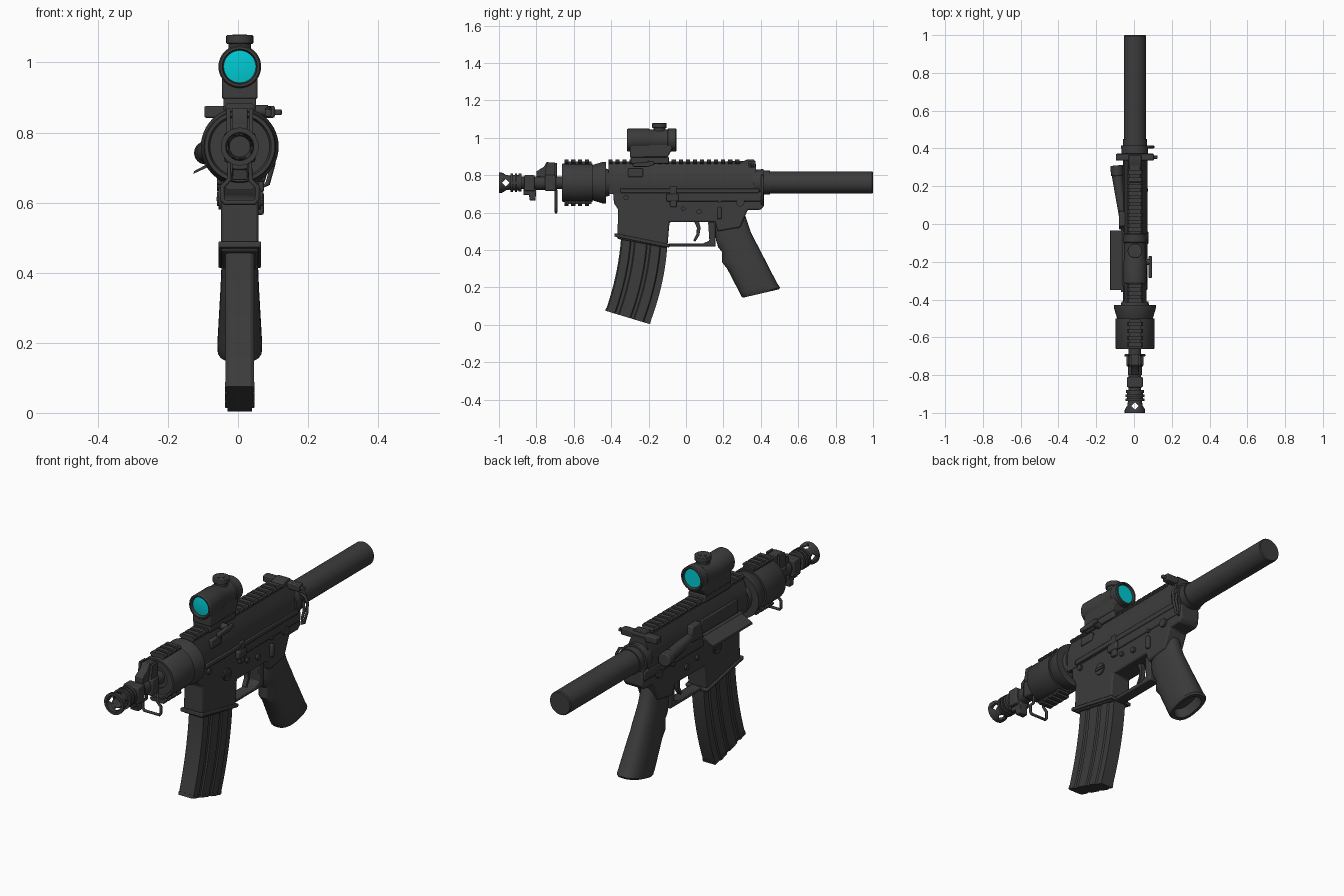
import bpy, bmesh, math
from mathutils import Vector, Matrix

CX, CZ = 0.005, 0.76          # bore axis


def material(name, col):
    m = bpy.data.materials.new(name)
    m.diffuse_color = col
    return m


DARK = material("dark_metal", (0.045, 0.045, 0.045, 1))
CYAN = material("lens_cyan", (0.0, 0.6, 0.65, 1))


def finish(bm, name, mat=DARK, bevel=0.0):
    bmesh.ops.remove_doubles(bm, verts=bm.verts, dist=1e-5)
    bmesh.ops.recalc_face_normals(bm, faces=bm.faces)
    me = bpy.data.meshes.new(name)
    bm.to_mesh(me)
    bm.free()
    me.shade_smooth()
    me.set_sharp_from_angle(angle=math.radians(32))
    me.materials.append(mat)
    ob = bpy.data.objects.new(name, me)
    bpy.context.collection.objects.link(ob)
    if bevel:
        b = ob.modifiers.new("bevel", 'BEVEL')
        b.width, b.segments, b.limit_method = bevel, 2, 'ANGLE'
    return ob


def loft(name, rings, bevel=0.0, mat=DARK):
    """Skin equal-length point rings and cap both ends."""
    bm = bmesh.new()
    vs = [[bm.verts.new(p) for p in r] for r in rings]
    n = len(vs[0])
    for a, b in zip(vs, vs[1:]):
        for i in range(n):
            bm.faces.new((a[i], a[(i + 1) % n], b[(i + 1) % n], b[i]))
    bm.faces.new(vs[0])
    bm.faces.new(vs[-1])
    return finish(bm, name, mat, bevel)


def side(name, pts, hw, cx=CX, bevel=0.0):
    """Side profile of (y, z) extruded across x."""
    return loft(name, [[(cx + s * hw, y, z) for y, z in pts] for s in (-1, 1)], bevel)


def box(name, x0, x1, y0, y1, z0, z1, bevel=0.0):
    return side(name, [(y0, z0), (y1, z0), (y1, z1), (y0, z1)], (x1 - x0) / 2, (x0 + x1) / 2, bevel)


def lathe(name, prof, cz=CZ, seg=40, mat=DARK):
    """Revolve (y, r) around an axis along y."""
    return loft(name, [[(CX + r * math.cos(t), y, cz + r * math.sin(t))
                        for t in (2 * math.pi * i / seg for i in range(seg))]
                       for y, r in ((y, max(r, 0.0005)) for y, r in prof)], mat=mat)


def rod(name, p, q, r, r2=None, seg=24, bevel=0.0):
    p, q = Vector(p), Vector(q)
    bm = bmesh.new()
    rot = (q - p).to_track_quat('Z', 'Y').to_matrix().to_4x4()
    bmesh.ops.create_cone(bm, cap_ends=True, segments=seg, radius1=r, radius2=r2 or r,
                          depth=(q - p).length, matrix=Matrix.Translation((p + q) / 2) @ rot)
    return finish(bm, name, DARK, bevel)


def wire(name, pts, r, cyclic=True):
    cu = bpy.data.curves.new(name, 'CURVE')
    cu.dimensions, cu.bevel_depth, cu.bevel_resolution = '3D', r, 2
    sp = cu.splines.new('POLY')
    sp.points.add(len(pts) - 1)
    for s, p in zip(sp.points, pts):
        s.co = (*p, 1)
    sp.use_cyclic_u = cyclic
    cu.materials.append(DARK)
    bpy.context.collection.objects.link(bpy.data.objects.new(name, cu))


def rail(name, y0, y1, zb, up):
    """Slotted rail: base strip plus a row of dovetail teeth."""
    box(name + "_base", CX - .03, CX + .03, y0, y1, *sorted((zb, zb + up * .02)))
    n = round((y1 - y0) / .038)
    p = (y1 - y0) / n
    sect = [(-.028, .006), (-.042, .016), (-.042, .022), (-.034, .031), (.034, .031), (.042, .022), (.042, .016), (.028, .006)]
    for i in range(n):
        a = y0 + i * p
        loft(f"{name}_tooth_{i}", [[(CX + x, y, zb + up * z) for x, z in sect] for y in (a, a + p * .6)])


# muzzle device with diamond ports, barrel, handguard, ring, buffer tube
muzzle = lathe("muzzle_device", [(-.925, 0), (-.925, .03), (-1, .04), (-1, .054), (-.985, .054), (-.945, .038), (-.937, .038),
                                 (-.937, .05), (-.925, .05), (-.925, .042), (-.915, .042), (-.915, .05), (-.903, .05),
                                 (-.903, .042), (-.895, .042), (-.895, .048), (-.88, .048), (-.875, 0)])
for d in ((.2, 0, 0), (0, 0, .2)):
    c = Vector((CX, -.963, CZ))
    cut = rod("port_cutter", c - Vector(d), c + Vector(d), .02, seg=4)
    cut.hide_render = True
    m = muzzle.modifiers.new("ports", 'BOOLEAN')
    m.operation, m.object, m.solver = 'DIFFERENCE', cut, 'EXACT'
    bpy.context.view_layer.objects.active = muzzle
    bpy.ops.object.modifier_apply(modifier=m.name)
    bpy.data.objects.remove(cut)
lathe("barrel", [(-.88, 0), (-.88, .033), (-.8, .033), (-.8, .038), (-.69, .038), (-.69, .033), (-.41, .033), (-.41, 0)])
lathe("handguard", [(-.64, 0), (-.64, .052), (-.65, .052), (-.65, .085), (-.662, .09), (-.662, .1), (-.657, .103),
                    (-.5, .103), (-.5, 0)], seg=48)
lathe("handguard_ring", [(-.51, 0), (-.51, .09), (-.495, .096), (-.445, .111), (-.428, .111), (-.428, .075), (-.41, .07), (-.41, 0)], seg=48)
lathe("buffer_tube", [(.36, 0), (.36, .07), (.41, .07), (.41, .064), (.45, .064), (.45, .059), (.995, .059), (1, .055), (1, 0)])
rail("handguard_top_rail", -.65, -.505, .853, 1)
rail("handguard_bottom_rail", -.65, -.505, .667, -1)

# front sight, gas block and sling loop
box("clamp", CX - .042, CX + .042, -.865, -.81, .715, .8, .006)
side("clamp_foot", [(-.87, .73), (-.80, .73), (-.805, .665), (-.835, .665), (-.84, .695), (-.87, .695)], .022, bevel=.003)
box("gas_block", CX - .045, CX + .045, -.755, -.695, .715, .8, .008)
side("front_sight", [(-.80, .79), (-.69, .79), (-.69, .865), (-.745, .87), (-.76, .845), (-.80, .82)], .022, bevel=.003)
for s in (-1, 1):
    side(f"sight_wing_{s}", [(-.755, .8), (-.7, .8), (-.7, .868), (-.745, .868)], .006, CX + s * .032)
wire("front_sling_loop", [(CX + x, -.695, z) for x, z in ((-.03, .72), (-.03, .665), (-.05, .645), (-.05, .61), (-.042, .6),
                                                          (.042, .6), (.05, .61), (.05, .645), (.03, .665), (.03, .72))], .007)

# upper receiver
half = [(.056, .70), (.06, .73), (.062, .765), (.057, .80), (.046, .832), (.036, .86)]
sect = half + [(-x, z) for x, z in reversed(half)]
loft("upper_receiver", [[(CX + x, y, z) for x, z in sect] for y in (-.415, .375)])
rail("receiver_rail", -.415, .3, .853, 1)
box("upper_side_rib", .02, CX + .066, -.35, .39, .705, .73, .005)
box("ejection_port", -.062, -.02, -.33, -.04, .73, .80, .004)
loft("port_cover", [[(-.055, y, .728), (-.125, y, .69), (-.128, y, .682), (-.055, y, .715)] for y in (-.35, -.035)])
rod("cover_hinge", (-.06, -.36, .718), (-.06, -.03, .718), .009, seg=12)
rod("forward_assist", (-.045, -.03, .752), (-.09, .27, .742), .022, .03)
rod("forward_assist_knob", (-.088, .255, .742), (-.093, .31, .742), .033, bevel=.005)
side("case_deflector", [(-.03, .73), (.08, .73), (.06, .81), (-.01, .81)], .022, -.058, .006)

# charging handle
box("charging_handle_stem", CX - .03, CX + .03, .22, .37, .842, .876, .004)
box("charging_handle_bar", -.096, .105, .335, .372, .842, .876, .005)
box("charging_handle_latch", .075, .125, .345, .362, .85, .866, .003)
side("rear_sight_base", [(.29, .85), (.365, .85), (.365, .885), (.33, .885), (.29, .868)], .034, bevel=.003)

# lower receiver, magazine well and trigger group
side("lower_receiver", [(-.39, .71), (-.385, .65), (-.362, .615), (-.368, .46), (-.10, .41), (-.088, .55), (.155, .55), (.17, .5),
                        (.29, .52), (.33, .615), (.40, .615), (.418, .635), (.418, .71)], .054, bevel=.008)
side("magwell_flange", [(-.384, .472), (-.09, .413), (-.088, .43), (-.382, .49)], .061, bevel=.004)
side("lower_body_panel", [(-.07, .66), (.33, .66), (.41, .66), (.41, .71), (-.07, .71)], .06, bevel=.006)
side("trigger_guard", [(-.095, .435), (.09, .435), (.125, .45), (.118, .55), (.158, .55), (.158, .418), (-.095, .418)], .028, bevel=.004)
side("trigger", [(.035, .57), (.065, .57), (.078, .52), (.072, .48), (.05, .445), (.038, .45), (.056, .485), (.058, .52)], .012, bevel=.002)
for y, z, r in ((-.015, .62, .012), (.07, .605, .014), (.29, .655, .022), (-.32, .68, .014), (.18, .66, .010)):
    rod("receiver_pin", (CX - .065, y, z), (CX + .065, y, z), r, seg=20)
for s in (-1, 1):
    rod(f"magazine_catch_{s}", (CX, -.175, .61), (CX + s * .061, -.175, .61), .03, seg=28)
    box(f"magazine_catch_bar_{s}", CX + s * .06 - .006, CX + s * .06 + .006, -.2, -.15, .604, .616)
box("bolt_catch", .05, .074, -.085, -.05, .63, .74, .005)
box("bolt_catch_paddle", .05, .078, -.105, -.04, .66, .70, .006)
box("selector_lever", .05, .074, .168, .19, .565, .63, .006)
box("side_stop", .05, .07, -.31, -.23, .79, .835, .005)

# magazine: ribbed section swept along a shallow curve
out = [(0, .030), (.03, .041), (.2, .041), (.22, .035), (.29, .035), (.31, .041), (.55, .041), (.57, .036), (.63, .036),
       (.65, .041), (.84, .041), (.86, .034), (1, .034)]
sect = out + [(f, -w) for f, w in reversed(out)]


def mag_ring(t, grow=1.0):
    q = lambda a, b, c: Vector(a) * (1 - t) ** 2 + Vector(b) * 2 * t * (1 - t) + Vector(c) * t * t
    f = q((-.345, .50), (-.355, .29), (-.43, .075))
    r = q((-.098, .45), (-.11, .22), (-.195, .004))
    return [(CX + w * grow, *f.lerp(r, .5 + (u - .5) * grow)) for u, w in sect]


loft("magazine", [mag_ring(i / 10) for i in range(11)])
loft("magazine_base", [mag_ring(t, 1.02) for t in (.965, 1)])

# pistol grip: lofted rounded sections with a hollow base
rings = []
for fy, fz, ry, rz, hw, k in ((.15, .57, .30, .63, .045, 1), (.155, .51, .325, .56, .047, 1), (.16, .455, .347, .495, .05, 1),
                              (.172, .415, .372, .445, .052, 1), (.192, .39, .388, .415, .053, 1), (.192, .335, .408, .375, .055, 1),
                              (.22, .30, .427, .34, .057, 1), (.285, .175, .487, .222, .064, 1), (.298, .15, .503, .2, .063, 1),
                              (.305, .145, .498, .19, .058, 1), (.305, .145, .498, .19, .055, .8), (.28, .2, .47, .245, .055, .75)):
    a, b = Vector((fy, fz)), Vector((ry, rz))
    ring = []
    for i in range(32):
        t = 2 * math.pi * i / 32
        c, s = (math.copysign(abs(v) ** .8, v) for v in (math.cos(t), math.sin(t)))
        ring.append((CX + s * hw * k, *a.lerp(b, .5 + .5 * c * k)))
    rings.append(ring)
loft("pistol_grip", rings)

# rear sling loop
rod("sling_plate", (CX, .40, CZ), (CX, .415, CZ), .074)
wire("rear_sling_loop", [(.06, .408, .80), (.088, .408, .79), (.103, .408, .76), (.1, .408, .71), (.085, .408, .655),
                         (.07, .408, .645), (.075, .408, .68), (.085, .408, .72), (.08, .408, .755), (.06, .408, .765)], .007)

# optic: tube, housing, mount, turret, lever and lenses
OZ = .988
lathe("optic_tube", [(-.295, 0), (-.295, .045), (-.316, .05), (-.316, .057), (-.31, .061), (-.2, .061), (-.19, .057), (-.10, .057),
                     (-.095, .061), (-.055, .061), (-.05, .057), (-.05, .05), (-.07, .045), (-.07, 0)], OZ)
for n, y in (("front", -.302), ("rear", -.064)):
    lathe(n + "_lens", [(y - .004, 0), (y - .004, .02), (y, .046), (y + .003, .046), (y + .003, 0)], OZ, mat=CYAN)
side("optic_housing", [(-.30, .895), (-.10, .895), (-.075, .935), (-.075, .97), (-.30, .97)], .051, bevel=.006)
box("optic_mount", CX - .047, CX + .047, -.298, -.092, .862, .90, .005)
rod("optic_turret", (CX, -.142, 1.02), (CX, -.142, 1.06), .032)
rod("optic_turret_cap", (CX, -.142, 1.053), (CX, -.142, 1.078), .039, bevel=.003)
rod("turret_cap_slot", (CX, -.142, 1.07), (CX, -.142, 1.08), .02)
rod("mount_screw", (.03, -.2, .862), (.085, -.2, .862), .016, seg=16)
side("mount_lever", [(-.285, .845), (-.2, .845), (-.17, .855), (-.17, .875), (-.285, .865)], .009, .086, .004)
